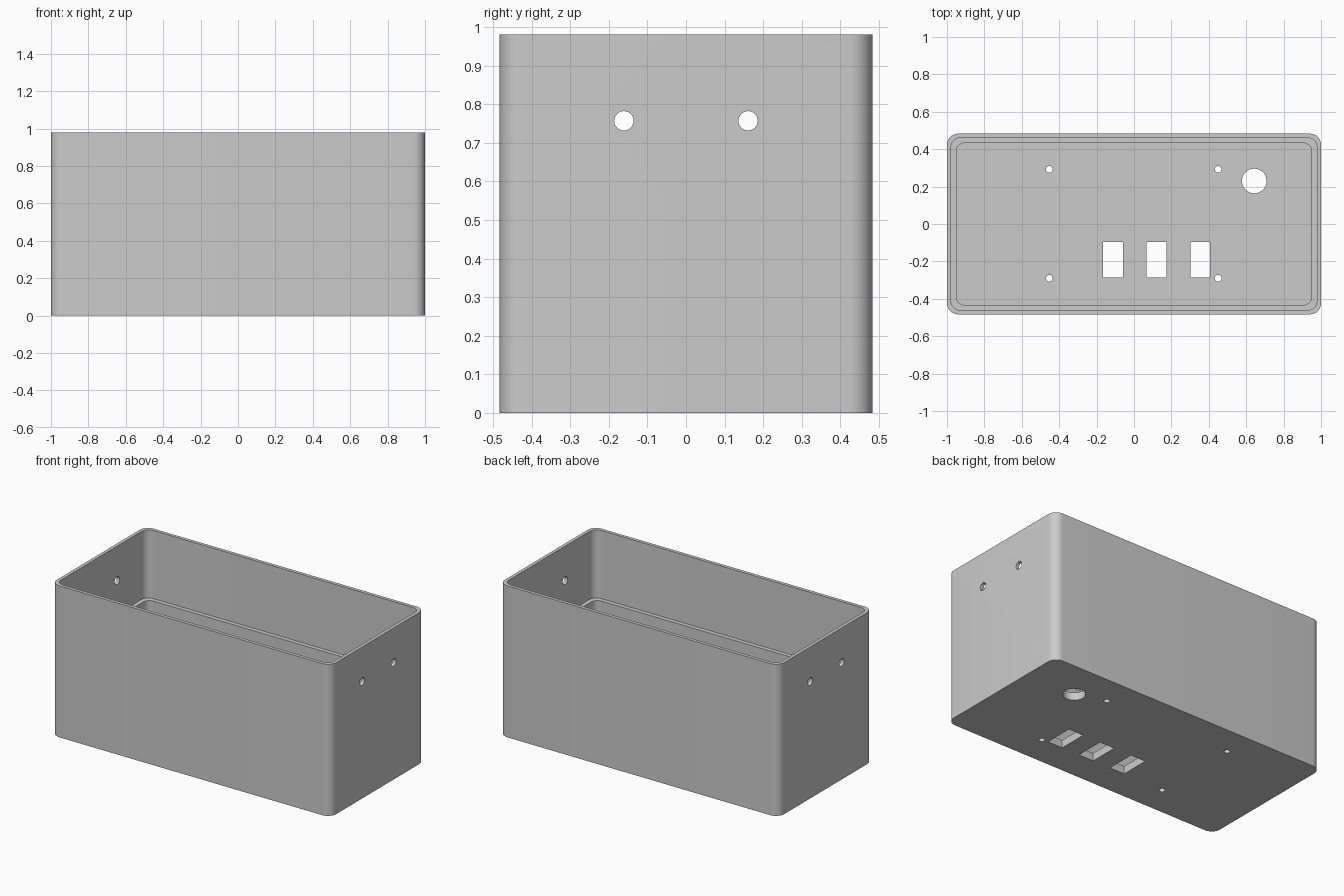
import bpy
import bmesh
from math import cos, sin, pi, radians
from mathutils import Matrix

if "Cube" in bpy.data.objects:
    bpy.data.objects.remove(bpy.data.objects["Cube"])

HX, HY, HEIGHT = 1.0, 0.483, 0.98
LEDGE, FLOOR = 0.54, 0.05

grey = bpy.data.materials.new("plain grey")
grey.use_nodes = True
grey.diffuse_color = (0.6, 0.6, 0.6, 1)
grey.node_tree.nodes["Principled BSDF"].inputs["Base Color"].default_value = (0.6, 0.6, 0.6, 1)


def make_object(name, bm):
    bmesh.ops.recalc_face_normals(bm, faces=bm.faces)
    mesh = bpy.data.meshes.new(name)
    bm.to_mesh(mesh)
    bm.free()
    obj = bpy.data.objects.new(name, mesh)
    mesh.materials.append(grey)
    bpy.context.collection.objects.link(obj)
    return obj


def rounded_loop(bm, inset, radius, z, steps=10):
    """Ring of vertices around a rounded rectangle."""
    cx, cy = HX - inset - radius, HY - inset - radius
    ring = []
    for i, (sx, sy) in enumerate(((1, 1), (-1, 1), (-1, -1), (1, -1))):
        for s in range(steps + 1):
            a = (i + s / steps) * pi / 2
            ring.append(bm.verts.new((sx * cx + radius * cos(a), sy * cy + radius * sin(a), z)))
    return ring


# Enclosure shell: outside wall, rim, thin upper wall, ledge, thick lower wall, floor
bm = bmesh.new()
sections = [(0, 0.06, 0), (0, 0.06, HEIGHT), (0.022, 0.05, HEIGHT),
            (0.022, 0.05, LEDGE), (0.05, 0.045, LEDGE), (0.05, 0.045, FLOOR)]
rings = [rounded_loop(bm, *s) for s in sections]
for low, high in zip(rings, rings[1:]):
    n = len(low)
    for i in range(n):
        j = (i + 1) % n
        bm.faces.new((low[i], low[j], high[j], high[i]))
bm.faces.new(rings[0])
bm.faces.new(rings[-1])
enclosure = make_object("enclosure", bm)

# Cutter shapes for every opening
bm = bmesh.new()


def round_cut(location, radius, depth, turn=Matrix()):
    bmesh.ops.create_cone(bm, cap_ends=True, segments=32, radius1=radius, radius2=radius,
                          depth=depth, matrix=Matrix.Translation(location) @ turn)


# Screw holes and large round hole in the floor
for x in (-0.453, 0.45):
    for y in (-0.29, 0.292):
        round_cut((x, y, 0), 0.018, 0.3)
round_cut((0.643, 0.23, 0), 0.066, 0.3)

# Switch windows in the floor
for x in (-0.112, 0.121, 0.354):
    bmesh.ops.create_cube(bm, size=1, matrix=Matrix.Translation((x, -0.191, 0))
                          @ Matrix.Diagonal((0.106, 0.188, 0.3, 1)))

# Holes through both end walls
for y in (-0.161, 0.161):
    round_cut((0, y, 0.757), 0.025, 2.4, Matrix.Rotation(pi / 2, 4, 'Y'))

cutter = make_object("opening_cutter", bm)
cutter.hide_render = True

# Apply the cuts, then drop the helper
mod = enclosure.modifiers.new("openings", 'BOOLEAN')
mod.operation = 'DIFFERENCE'
mod.solver = 'EXACT'
mod.object = cutter
bpy.ops.object.select_all(action='DESELECT')
bpy.context.view_layer.objects.active = enclosure
enclosure.select_set(True)
bpy.ops.object.modifier_apply(modifier=mod.name)
bpy.data.objects.remove(cutter)
bpy.ops.object.shade_smooth_by_angle(angle=radians(30))
